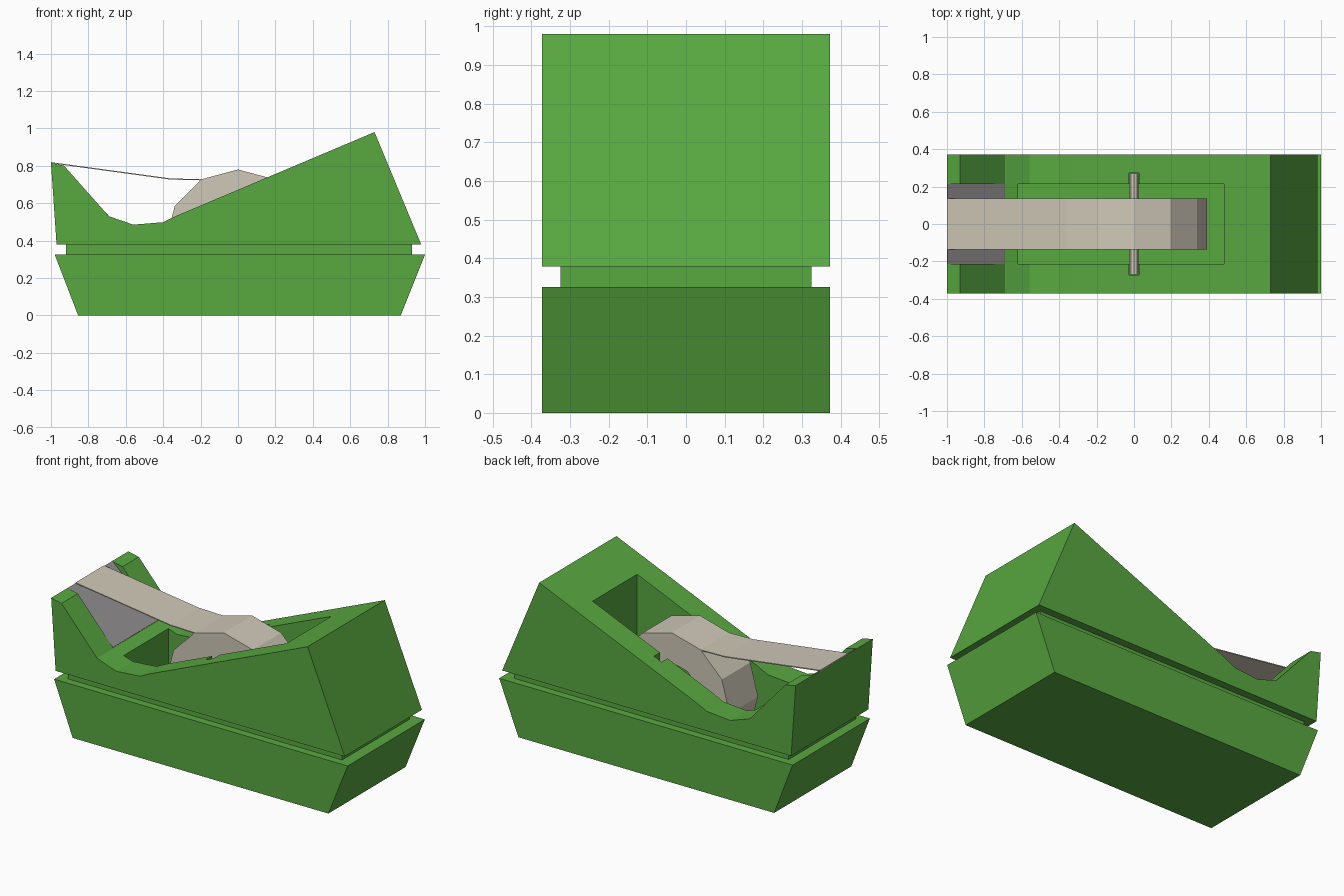
import bpy, bmesh, math

if "Cube" in bpy.data.objects:
    bpy.data.objects.remove(bpy.data.objects["Cube"])


def material(name, rgb):
    m = bpy.data.materials.new(name)
    m.diffuse_color = (*rgb, 1)
    m.use_nodes = True
    m.node_tree.nodes["Principled BSDF"].inputs["Base Color"].default_value = m.diffuse_color
    return m


GREEN = material("green plastic", (0.098, 0.392, 0.051))
BEIGE = material("beige tape", (0.63, 0.58, 0.48))
GREY = material("grey metal", (0.33, 0.31, 0.32))


def finish(name, bm, mat):
    bmesh.ops.recalc_face_normals(bm, faces=bm.faces)
    me = bpy.data.meshes.new(name)
    bm.to_mesh(me)
    bm.free()
    ob = bpy.data.objects.new(name, me)
    bpy.context.collection.objects.link(ob)
    if mat:
        me.materials.append(mat)
    return ob


def prism(name, pts, half, mat=None):
    """Side profile (x, z) extruded from -half to +half in y."""
    bm = bmesh.new()
    f = bm.faces.new([bm.verts.new((x, -half, z)) for x, z in pts])
    out = bmesh.ops.extrude_face_region(bm, geom=[f])["geom"]
    verts = [v for v in out if isinstance(v, bmesh.types.BMVert)]
    bmesh.ops.translate(bm, verts=verts, vec=(0, 2 * half, 0))
    return finish(name, bm, mat)


def rect(x0, x1, z0, z1):
    return [(x0, z0), (x1, z0), (x1, z1), (x0, z1)]


def circle(r, n, cz):
    return [(r * math.sin(2 * math.pi * i / n), cz + r * math.cos(2 * math.pi * i / n))
            for i in range(n)]


def cut(ob, cutter):
    mod = ob.modifiers.new("cut " + cutter.name, 'BOOLEAN')
    mod.operation = 'DIFFERENCE'
    mod.solver = 'EXACT'
    mod.object = cutter
    cutter.hide_render = True
    cutter.display_type = 'WIRE'


# Green housing: flared base, recessed neck, sloping body
base = prism("base", [(-0.855, 0), (0.87, 0), (1.0, 0.325), (-0.98, 0.325)], 0.372, GREEN)
neck = prism("neck", rect(-0.92, 0.93, 0.32, 0.382), 0.325, GREEN)
body = prism("body", [(-0.97, 0.378), (0.98, 0.378), (0.73, 0.98), (-0.335, 0.53),
                      (-0.40, 0.498), (-0.56, 0.485), (-0.69, 0.53),
                      (-0.93, 0.80), (-1.0, 0.815)], 0.372, GREEN)

# Cutters: roll pocket, axle slots, blade recess between the horns
pocket = prism("pocket_cutter", [(-0.62, 0.2), (0.48, 0.2), (0.48, 1.2), (-0.62, 1.2)], 0.215)
slot = prism("slot_cutter", rect(-0.026, 0.026, 0.36, 1.2), 0.272)
recess = prism("recess_cutter", [(-1.05, 0.861), (-0.695, 0.533), (-0.6, 1.0), (-1.05, 1.0)], 0.215)
for part in (base, neck, body):
    cut(part, pocket)
cut(neck, slot)
cut(body, slot)
cut(body, recess)

# Grey metal plate lying in the recess
prism("blade_plate", [(-1.0, 0.812), (-0.695, 0.530), (-0.693, 0.536), (-0.996, 0.817)], 0.214, GREY)

# Tape roll: twelve-sided ring
bm = bmesh.new()
loops = [[bm.verts.new((x, y, z)) for x, z in circle(r, 12, 0.39)]
         for r, y in ((0.39, -0.137), (0.39, 0.137), (0.21, 0.137), (0.21, -0.137))]
for k in range(4):
    a, b = loops[k], loops[(k + 1) % 4]
    for i in range(12):
        j = (i + 1) % 12
        bm.faces.new((a[i], a[j], b[j], b[i]))
finish("tape_roll", bm, BEIGE)

# Loose tape strip running from the roll to the blade
top = [(-1.0, 0.819), (-0.36, 0.732), (-0.19, 0.728)]
prism("tape_strip", top + [(x, z - 0.006) for x, z in reversed(top)], 0.137, BEIGE)

# Axle through the roll
prism("axle", circle(0.024, 8, 0.39), 0.27, BEIGE)
